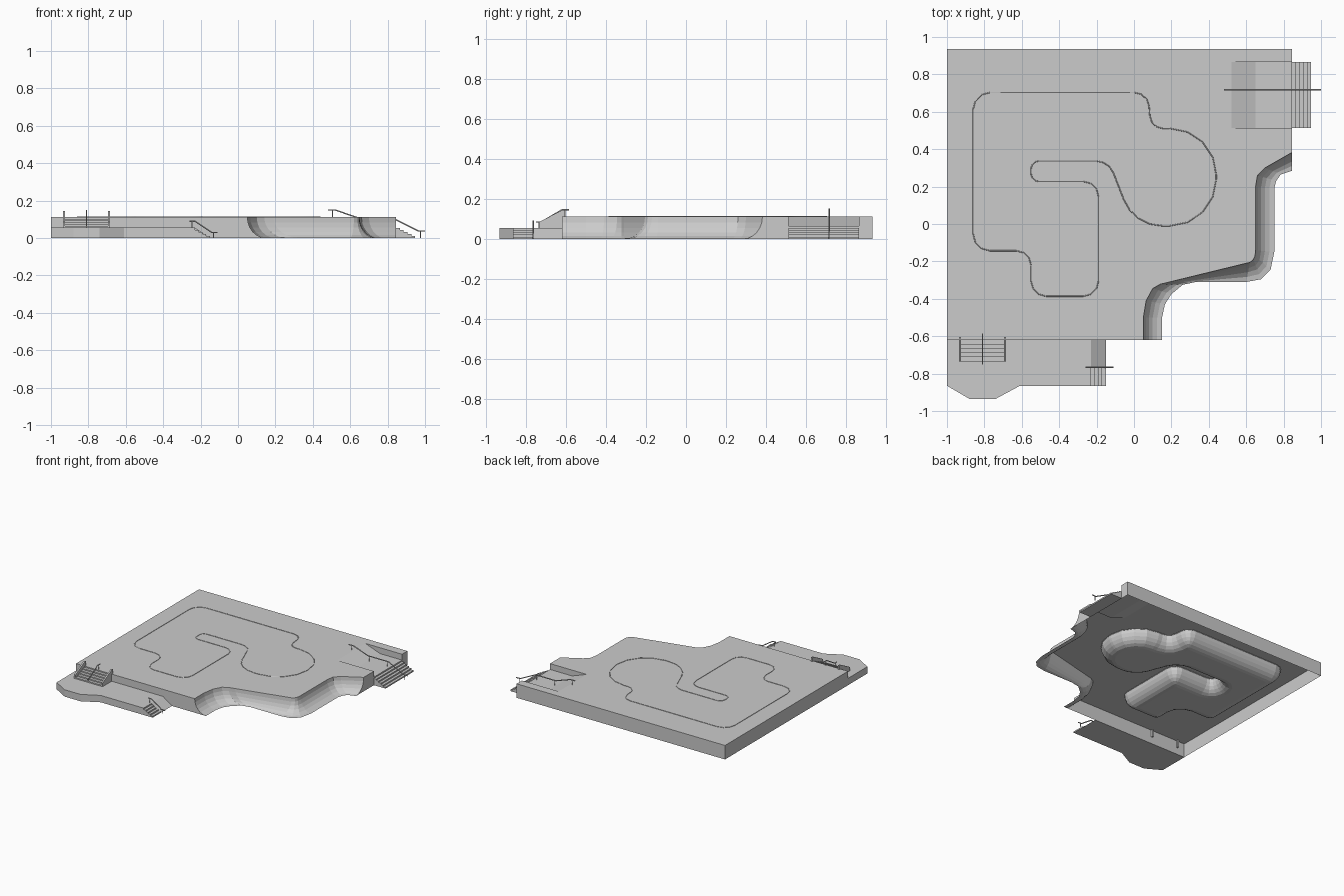
import bpy
import math
from mathutils import Vector

cube = bpy.data.objects.get("Cube")
if cube:
    bpy.data.objects.remove(cube)

TOP = 0.112     # main deck height
LOW = 0.055     # front platform height
LANDING = 0.065  # side landing height

# One plain grey for the whole model
GREY = (0.6, 0.6, 0.6, 1)
concrete = bpy.data.materials.new("concrete grey")
concrete.use_nodes = True
concrete.diffuse_color = GREY
concrete.node_tree.nodes["Principled BSDF"].inputs["Base Color"].default_value = GREY


def mesh_object(name, verts, faces):
    mesh = bpy.data.meshes.new(name)
    mesh.from_pydata([tuple(v) for v in verts], [], faces)
    mesh.materials.append(concrete)
    mesh.update()
    obj = bpy.data.objects.new(name, mesh)
    bpy.context.collection.objects.link(obj)


def prism(name, profile, place, start, end):
    """Closed solid: a 2D profile swept from start to end; place maps (a, b, t) to a point."""
    n = len(profile)
    area = sum(p[0] * q[1] - q[0] * p[1] for p, q in zip(profile, profile[1:] + profile[:1]))
    sides = [Vector(place(*v)) for v in ((1, 0, 0), (0, 1, 0), (0, 0, 1))]
    flip = area * sides[0].cross(sides[1]).dot(sides[2]) * (end - start) < 0
    verts = [place(a, b, t) for t in (start, end) for a, b in profile]
    faces = [list(range(n))[::-1], list(range(n, 2 * n))]
    faces += [[i, (i + 1) % n, (i + 1) % n + n, i + n] for i in range(n)]
    if flip:
        faces = [f[::-1] for f in faces]
    mesh_object(name, verts, faces)


def along_x(a, b, t):
    return (t, a, b)


def along_y(a, b, t):
    return (a, t, b)


def along_z(a, b, t):
    return (a, b, t)


def loft(name, rings, closed):
    n = len(rings[0])
    verts = [p for ring in rings for p in ring]
    faces = []
    for k in range(len(rings) - 1):
        for i in range(n if closed else n - 1):
            j = (i + 1) % n
            faces.append([k * n + i, k * n + j, (k + 1) * n + j, (k + 1) * n + i])
    if closed:
        faces.append([(len(rings) - 1) * n + i for i in range(n)][::-1])
    mesh_object(name, verts, faces)


def stair_profile(start, step, high, low, count):
    """Steps going down from the height high, closed along the bottom."""
    points = [(start, low)]
    for i in range(count):
        z = high - (high - low) * (i + 1) / (count + 1)
        points += [(start + step * i, z), (start + step * (i + 1), z)]
    points.append((start + step * count, low))
    return points


def tube(name, points, radius, cyclic=False):
    curve = bpy.data.curves.new(name, "CURVE")
    curve.dimensions = "3D"
    curve.bevel_depth = radius
    curve.bevel_resolution = 1
    curve.use_fill_caps = True
    spline = curve.splines.new("POLY")
    spline.points.add(len(points) - 1)
    for target, p in zip(spline.points, points):
        target.co = (*p, 1)
    spline.use_cyclic_u = cyclic
    curve.materials.append(concrete)
    obj = bpy.data.objects.new(name, curve)
    bpy.context.collection.objects.link(obj)


def handrail(name, path, posts, place, t):
    tube(name, [place(a, b, t) for a, b in path], 0.004)
    for i, (a, bottom, top) in enumerate(posts):
        tube(f"{name}_post_{i + 1}", [place(a, bottom, t), place(a, top, t)], 0.003)


# Quarter pipe along the front right edge: upper lip and lower foot
lip = [(0.05, -0.62), (0.05, -0.5), (0.065, -0.41), (0.1, -0.345), (0.14, -0.322), (0.19, -0.31),
       (0.62, -0.205), (0.638, -0.19), (0.647, -0.17), (0.65, -0.14), (0.65, 0.2), (0.66, 0.26),
       (0.7, 0.3), (0.845, 0.383)]
foot = [(0.15, -0.62), (0.15, -0.5), (0.165, -0.43), (0.2, -0.375), (0.26, -0.325), (0.33, -0.31),
        (0.6, -0.31), (0.68, -0.295), (0.73, -0.245), (0.75, -0.15), (0.75, 0.19), (0.76, 0.23),
        (0.785, 0.265), (0.845, 0.285)]
SEGMENTS = 6
pipe_rings = []
for k in range(SEGMENTS + 1):
    angle = math.pi / 2 * k / SEGMENTS
    s, z = 1 - math.cos(angle), TOP * (1 - math.sin(angle))
    pipe_rings.append([Vector((*p, 0)).lerp(Vector((*q, 0)), s) + Vector((0, 0, z))
                       for p, q in zip(lip, foot)])
loft("quarter_pipe", pipe_rings[::-1], False)

# Main deck: one flat top, notched for the side landing
RIGHT, BACK, FRONT = 0.845, 0.935, -0.62
N0, N1, NX = 0.512, 0.867, 0.52
deck = lip + [(RIGHT, N0), (NX, N0), (NX, N1), (RIGHT, N1), (RIGHT, BACK), (-1, BACK), (-1, FRONT)]
mesh_object("deck_top", [(x, y, TOP) for x, y in deck], [list(range(len(deck)))])

# Outer walls; two of them follow the quarter pipe profile
front_end = [ring[0] for ring in pipe_rings]
side_end = [ring[-1] for ring in pipe_rings]
walls = {
    "front_wall": [(-1, FRONT, TOP), (-1, FRONT, 0)] + front_end[::-1],
    "left_wall": [(RIGHT, N0, TOP), *side_end, (RIGHT, N0, 0)],
    "left_back_wall": [(RIGHT, N1, 0), (RIGHT, BACK, 0), (RIGHT, BACK, TOP), (RIGHT, N1, TOP)],
    "back_wall": [(RIGHT, BACK, 0), (-1, BACK, 0), (-1, BACK, TOP), (RIGHT, BACK, TOP)],
    "right_wall": [(-1, BACK, 0), (-1, FRONT, 0), (-1, FRONT, TOP), (-1, BACK, TOP)],
}
for name, points in walls.items():
    mesh_object(name, points, [list(range(len(points)))])

# Side entrance: bank down to a landing, cheek walls and steps
RAMP = 0.65
section = [(NX, TOP), (RAMP, LANDING), (RIGHT, LANDING)]
loft("side_landing", [[(x, y, z) for x, z in section] for y in (N1, N0)], False)
cheek = section + [(RIGHT, TOP)]
for name, y in (("landing_front_wall", N0), ("landing_back_wall", N1)):
    order = [0, 1, 2, 3] if y == N1 else [3, 2, 1, 0]
    mesh_object(name, [(x, y, z) for x, z in cheek], [order])
mesh_object("landing_end_wall", [(RIGHT, N0, 0), (RIGHT, N1, 0), (RIGHT, N1, LANDING), (RIGHT, N0, LANDING)],
            [[0, 1, 2, 3]])
prism("side_steps", stair_profile(RIGHT, 0.0205, LANDING, 0, 5), along_y, N0, N1)


# Bowl: corners as (x, y, radius), run clockwise
corners = [(-0.86, 0.703, 0.09), (0.075, 0.703, 0.08), (0.09, 0.511, 0.07), (0.44, 0.511, 0.25),
           (0.44, -0.01, 0.25), (0, -0.01, 0.22), (-0.135, 0.337, 0.1), (-0.55, 0.337, 0.04),
           (-0.55, 0.227, 0.04), (-0.19, 0.227, 0.08), (-0.19, -0.386, 0.08), (-0.55, -0.386, 0.08),
           (-0.55, -0.143, 0.08), (-0.86, -0.143, 0.09)]


def bowl_ring(inset, z):
    """Rounded outline moved inwards, with the same point count for every inset."""
    ring = []
    for i, (x, y, r) in enumerate(corners):
        steps = 4 if r > 0.15 else 3
        c = Vector((x, y, 0))
        back = (Vector((*corners[i - 1][:2], 0)) - c).normalized()
        ahead = (Vector((*corners[(i + 1) % len(corners)][:2], 0)) - c).normalized()
        half = back.angle(ahead) / 2
        convex = back.cross(ahead).z > 0
        middle = (back + ahead).normalized()
        c += middle * (inset if convex else -inset) / math.sin(half)
        r = max(r - inset, 0.015) if convex else r + inset
        center = c + middle * r / math.sin(half)
        a = c + back * r / math.tan(half) - center
        b = c + ahead * r / math.tan(half) - center
        for k in range(steps + 1):
            p = center + a.slerp(b, k / steps).normalized() * r
            ring.append((p.x, p.y, z))
    return ring


bowl_rings = []
for k in range(SEGMENTS + 1):
    angle = math.pi / 2 * k / SEGMENTS
    bowl_rings.append(bowl_ring(0.1 * (1 - math.cos(angle)), TOP - (TOP - 0.003) * math.sin(angle)))
loft("bowl", bowl_rings, True)
tube("bowl_coping", bowl_ring(0, TOP), 0.003, True)

# Front platform with a flared nose, a bank and steps at its end
BANK, END, SPLIT, EDGE = -0.23, -0.15, -0.765, -0.865
platform = [(-1, FRONT), (-1, EDGE), (-0.88, -0.935), (-0.74, -0.935), (-0.61, EDGE), (BANK, EDGE), (BANK, FRONT)]
prism("front_platform", platform, along_z, 0, LOW)
prism("platform_bank", [(BANK, 0), (END, 0), (BANK, LOW)], along_y, SPLIT, FRONT)
prism("platform_steps", stair_profile(BANK, 0.02, LOW, 0, 4), along_y, EDGE, SPLIT)

# Front stairs between slanted cheeks
stairs = [(FRONT - a, z) for a, z in stair_profile(0, 0.023, TOP, LOW, 5)]
prism("front_stairs", stairs, along_x, -0.93, -0.69)
slant = [(-0.605, LOW), (-0.735, LOW), (-0.735, 0.085), (-0.62, 0.145), (-0.605, 0.145)]
for name, x in (("stair_cheek_right", -0.936), ("stair_cheek_left", -0.696)):
    prism(name, slant, along_x, x, x + 0.012)

# Handrails
handrail("front_handrail", [(-0.75, 0.085), (-0.725, 0.085), (-0.62, 0.147), (-0.585, 0.147)],
         [(-0.735, LOW, 0.085), (-0.605, TOP, 0.147)], along_x, -0.81)
handrail("platform_handrail", [(-0.26, 0.09), (-0.23, 0.09), (-0.14, 0.03), (-0.11, 0.03)],
         [(-0.245, LOW, 0.09), (-0.13, 0, 0.03)], along_y, SPLIT)
handrail("side_handrail", [(0.48, 0.15), (0.52, 0.15), (0.65, 0.105), (0.83, 0.105), (0.965, 0.038), (1, 0.038)],
         [(0.505, TOP, 0.15), (0.66, LANDING, 0.105), (0.82, LANDING, 0.105), (0.975, 0, 0.038)], along_y, 0.717)
